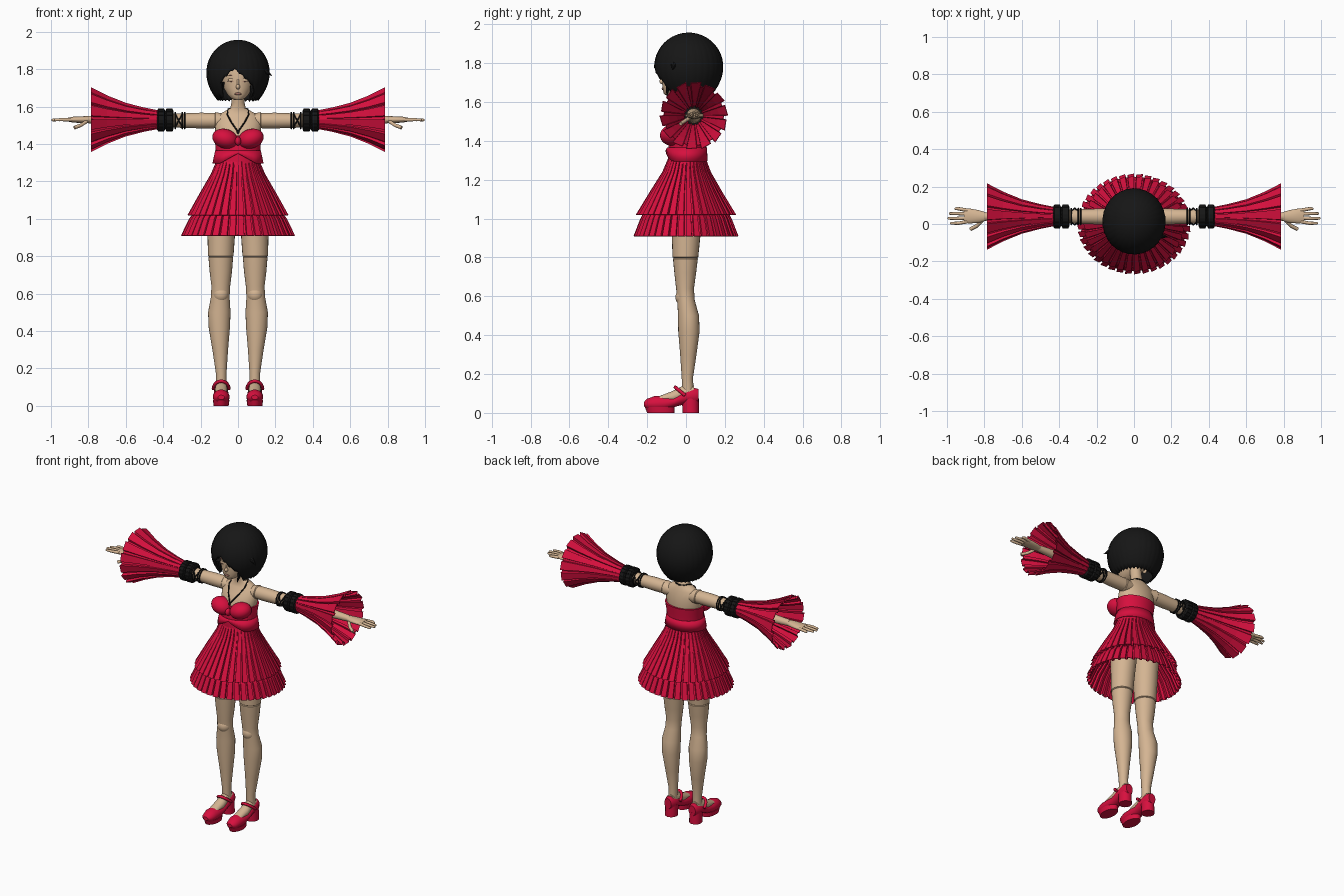
import bpy, bmesh
from math import sin, cos, pi, sqrt, radians
from mathutils import Matrix, Vector

if "Cube" in bpy.data.objects:
    bpy.data.objects.remove(bpy.data.objects["Cube"])


def material(name, r, g, b):
    m = bpy.data.materials.new(name)
    m.use_nodes = True
    m.diffuse_color = (r, g, b, 1)
    shader = m.node_tree.nodes["Principled BSDF"]
    shader.inputs["Base Color"].default_value = (r, g, b, 1)
    shader.inputs["Roughness"].default_value = 0.7
    return m


skin = material("skin", .66, .46, .29)
red = material("crimson cloth", .68, .005, .048)
black = material("black", .008, .008, .008)
rose = material("lip rose", .36, .17, .13)


def finish(name, bm, mat, mirror=False, smooth=True, thickness=0):
    """Turn a bmesh into an object with its material and modifiers."""
    bmesh.ops.recalc_face_normals(bm, faces=bm.faces)
    mesh = bpy.data.meshes.new(name)
    bm.to_mesh(mesh)
    bm.free()
    mesh.materials.append(mat)
    obj = bpy.data.objects.new(name, mesh)
    bpy.context.collection.objects.link(obj)
    if smooth:
        bpy.ops.object.select_all(action="DESELECT")
        obj.select_set(True)
        bpy.context.view_layer.objects.active = obj
        bpy.ops.object.shade_smooth_by_angle(angle=radians(40))
    if thickness:
        obj.modifiers.new("cloth thickness", "SOLIDIFY").thickness = thickness
    if mirror:
        obj.modifiers.new("both sides", "MIRROR")
    return obj


def bridge(bm, rings, caps):
    for low, high in zip(rings, rings[1:]):
        for i in range(len(low)):
            j = (i + 1) % len(low)
            bm.faces.new((low[i], low[j], high[j], high[i]))
    if caps:
        bm.faces.new(rings[0])
        bm.faces.new(rings[-1])


def loft(name, axis, stations, mat, sides=24, pleats=0, depth=0, caps=True, **options):
    """Ellipses (position, centre, centre, radius, radius) along an axis; pleats notch them."""
    if pleats:
        fold = ((0, 0), (.72, .3), (.77, 1), (.97, .9))
        profile = [(2 * pi * (k + f) / pleats, d) for k in range(pleats) for f, d in fold]
    else:
        profile = [(2 * pi * k / sides, 0) for k in range(sides)]
    bm = bmesh.new()
    rings = []
    for p, c, d, r, s in stations:
        ring = []
        for angle, inset in profile:
            k = 1 - depth * inset
            co = [c + r * k * cos(angle), d + s * k * sin(angle)]
            co.insert("xyz".index(axis), p)
            ring.append(bm.verts.new(co))
        rings.append(ring)
    bridge(bm, rings, caps)
    return finish(name, bm, mat, **options)


def ball(name, centre, radii, mat, tilt=0, **options):
    bm = bmesh.new()
    place = Matrix.Translation(centre) @ Matrix.Rotation(tilt, 4, "Y") @ Matrix.Diagonal((*radii, 1))
    bmesh.ops.create_uvsphere(bm, u_segments=24, v_segments=14, radius=1, matrix=place)
    return finish(name, bm, mat, **options)


def cords(name, paths, radius, mat, mirror=False, closed=False):
    """Round cords along point paths, optionally repeated on the other side."""
    if mirror:
        paths = paths + [[(-x, y, z) for x, y, z in path] for path in paths]
    curve = bpy.data.curves.new(name, "CURVE")
    curve.dimensions = "3D"
    curve.bevel_depth = radius
    curve.bevel_resolution = 2
    curve.use_fill_caps = True
    for path in paths:
        spline = curve.splines.new("POLY")
        spline.points.add(len(path) - 1)
        spline.use_cyclic_u = closed
        for point, co in zip(spline.points, path):
            point.co = (*co, 1)
    curve.materials.append(mat)
    bpy.context.collection.objects.link(bpy.data.objects.new(name, curve))


# Legs with a joint groove in the thigh and a ball knee
loft("legs", "z", [
    (.1, .09, .01, .028, .03), (.18, .09, .007, .029, .029), (.3, .095, .012, .042, .042),
    (.42, .1, .015, .057, .055), (.5, .1, .013, .06, .054), (.58, .095, .0, .05, .045),
    (.64, .092, -.005, .05, .046), (.72, .092, -.004, .06, .056), (.793, .092, -.003, .066, .064),
    (.797, .092, -.003, .062, .06), (.801, .092, -.003, .068, .066), (.9, .09, 0, .073, .073),
    (1.05, .085, .005, .08, .085), (1.2, .065, .01, .07, .085)], skin, mirror=True)
ball("knees", (.092, -.012, .595), (.043, .042, .045), skin, mirror=True)

# Shoes: instep, upper, platform, heel and strap
loft("feet", "y", [(-.14, .09, .07, .03, .015), (-.07, .09, .082, .034, .03),
                   (-.02, .09, .1, .03, .038), (.04, .09, .1, .028, .04)], skin, mirror=True)
loft("shoe_uppers", "y", [
    (-.215, .09, .045, .018, .012), (-.2, .09, .045, .034, .028), (-.16, .09, .047, .044, .04),
    (-.11, .09, .048, .045, .038), (-.06, .09, .056, .04, .026), (-.01, .09, .08, .037, .036),
    (.04, .09, .086, .038, .044), (.065, .09, .088, .025, .034)], red, mirror=True)
loft("shoe_platforms", "z", [(0, .09, -.13, .04, .07), (.03, .09, -.135, .044, .077)], red, mirror=True)
loft("shoe_heels", "z", [(0, .09, .025, .04, .042), (.075, .09, .022, .038, .044)], red,
     sides=12, mirror=True)
cords("shoe_straps", [[(.09 - .042 * cos(a), -.005 - .05 * sin(a), .09 + .042 * sin(a))
                       for a in [pi * k / 10 for k in range(11)]]], .009, red, mirror=True)

# Pleated two-tier skirt
loft("skirt_lower_tier", "z", [(1.08, 0, 0, .2, .19), (1, 0, 0, .262, .235), (.91, 0, 0, .305, .27)],
     red, pleats=40, depth=.07, caps=False, smooth=False, thickness=.004)
loft("skirt_upper_tier", "z", [(1.31, 0, .005, .115, .097), (1.24, 0, .003, .145, .125),
                               (1.14, 0, 0, .203, .185), (1.02, 0, 0, .27, .258)],
     red, pleats=36, depth=.09, caps=False, smooth=False, thickness=.004)

# Bodice with cups, knot and a raised front band
loft("bodice", "z", [(1.27, 0, .005, .118, .098), (1.33, 0, .005, .116, .098),
                     (1.4, 0, .01, .122, .098), (1.445, 0, .015, .129, .097)], red, sides=36)
ball("bodice_cups", (.069, -.07, 1.428), (.07, .064, .052), red, tilt=radians(-18), mirror=True)
ball("bodice_knot", (0, -.105, 1.415), (.016, .022, .024), red)
band = loft("bodice_band", "z", [(1.295, 0, .003, .137, .108), (1.365, 0, .005, .122, .103)],
            red, sides=48, caps=False, thickness=.004)
for v in band.data.vertices:
    if v.co.z < 1.3 and v.co.y < 0:
        v.co.z += .055 * max(0, 1 - abs(v.co.x) / .1)

# Torso, neck and arms
loft("torso", "z", [(1.4, 0, .01, .112, .088), (1.46, 0, .015, .122, .087), (1.51, 0, .025, .125, .07),
                    (1.55, 0, .035, .115, .05), (1.57, 0, .035, .08, .042), (1.59, 0, .03, .042, .038),
                    (1.62, 0, .022, .035, .035), (1.7, 0, .01, .035, .036)], skin)
loft("arms", "x", [(.07, .037, 1.52, .042, .04), (.12, .04, 1.525, .046, .045),
                   (.124, .04, 1.525, .042, .041), (.2, .04, 1.525, .042, .042),
                   (.28, .04, 1.525, .039, .039), (.38, .04, 1.525, .037, .037),
                   (.5, .04, 1.53, .037, .037), (.7, .04, 1.53, .027, .025),
                   (.8, .04, 1.53, .022, .02)], skin, mirror=True)

# Hands
loft("palms", "x", [(.79, .04, 1.53, .022, .019), (.83, .04, 1.53, .034, .018),
                    (.88, .043, 1.53, .04, .016), (.91, .043, 1.53, .036, .01)], skin, mirror=True)
for k, (finger, tip) in enumerate((("index", .985), ("middle", .998), ("ring", .99), ("little", .96))):
    y = .013 + .02 * k
    spread = y + .006 * (k - 1.5)
    loft(finger + "_fingers", "x", [(.89, y, 1.53, .01, .01), (.94, spread, 1.53, .009, .009),
                                    (tip - .006, spread, 1.528, .007, .007),
                                    (tip, spread, 1.528, .003, .003)], skin, sides=10, mirror=True)
cords("thumbs", [[(.81, .02, 1.52), (.84, -.01, 1.5), (.875, -.028, 1.487)]], .01, skin, mirror=True)

# Flared sleeves, black cuffs and laced arm bands
loft("sleeves", "x", [(.42, .04, 1.53, .05, .05), (.5, .04, 1.53, .066, .066),
                      (.6, .04, 1.53, .092, .092), (.7, .04, 1.53, .133, .133),
                      (.785, .04, 1.53, .177, .177)], red, pleats=14, depth=.13, caps=False,
     smooth=False, thickness=.004, mirror=True)
for name, x in (("inner_cuffs", .345), ("outer_cuffs", .39)):
    loft(name, "x", [(x + dx, .04, 1.528, r, r) for dx, r in
                     ((0, .05), (.006, .063), (.036, .063), (.044, .05))],
         black, pleats=18, depth=.06, smooth=False, mirror=True)
rings = [[(x, .04 + .043 * cos(a), 1.525 + .043 * sin(a)) for a in [pi * k / 12 for k in range(24)]]
         for x in (.285, .298, .335)]
cords("arm_band_rings", rings, .004, black, mirror=True, closed=True)
laces = [[(.298, .04 + f * .03, 1.525 + u * .033), (.317, .04 + f * .045, 1.525),
          (.335, .04 + f * .03, 1.525 - u * .033)] for f in (-1, 1) for u in (-1, 1)]
cords("arm_band_laces", laces, .004, black, mirror=True)

# Necklace
cords("necklace", [[(0, -.088, 1.465), (.035, -.052, 1.515), (.058, -.012, 1.558), (.052, .03, 1.587),
                    (.03, .065, 1.588), (0, .075, 1.587)]], .004, black, mirror=True)
ball("pendant", (0, -.09, 1.463), (.007, .005, .01), black)

# Head and face
loft("head", "z", [(1.635, 0, -.085, .018, .02), (1.645, 0, -.075, .038, .04), (1.665, 0, -.058, .057, .062),
                   (1.7, 0, -.038, .077, .085), (1.74, 0, -.026, .088, .098), (1.79, 0, -.02, .092, .104),
                   (1.84, 0, -.01, .085, .1), (1.88, 0, 0, .06, .075)], skin, sides=32)
ball("nose", (0, -.122, 1.706), (.011, .015, .014), skin)
ball("nose_bridge", (0, -.119, 1.728), (.007, .009, .025), skin)
ball("ears", (.09, -.005, 1.73), (.012, .02, .03), skin, mirror=True)
ball("lips", (0, -.117, 1.668), (.019, .008, .007), rose)
ball("eyelids", (.036, -.114, 1.742), (.019, .006, .009), skin, mirror=True)
ball("lashes", (.036, -.116, 1.735), (.019, .0045, .0025), rose, mirror=True)
ball("eyebrows", (.038, -.114, 1.765), (.02, .0045, .0025), rose, mirror=True)

# Bobbed hair: a shell whose lower edge follows a side-parted fringe
edge = ((-180, 1.64), (-60, 1.65), (-40, 1.66), (-34, 1.74), (-8, 1.805), (34, 1.71), (48, 1.64),
        (65, 1.65), (180, 1.64))


def hair_edge(degrees):
    for (a, low), (b, high) in zip(edge, edge[1:]):
        if degrees <= b:
            return low + (high - low) * (degrees - a) / (b - a)


bm = bmesh.new()
rows = [[] for _ in range(17)]
for column in range(90):
    degrees = column * 4 - 178
    bottom = hair_edge(degrees) - .008 * (column % 3 == 0)
    for k, row in enumerate(rows):
        t = (k + .3) / (len(rows) - .7)
        z = 1.945 + (bottom - 1.945) * t ** 1.6
        h = (z - 1.78) / .165
        r = sqrt(max(0, 1 - h * h)) if h > 0 else 1 - .5 * h * h
        r *= 1 + .012 * (column % 3 == 0)
        a = radians(degrees)
        row.append(bm.verts.new((.156 * r * sin(a), .014 - .164 * r * cos(a), z)))
bridge(bm, rows, False)
bm.faces.new(rows[0])
finish("hair", bm, black, thickness=.012)

# Loose pointed locks
for name, root, tip in (("side_lock", (.13, -.06, 1.8), (.182, -.07, 1.765)),
                        ("cheek_lock", (.085, -.085, 1.72), (.062, -.1, 1.625)),
                        ("right_lock", (-.09, -.075, 1.73), (-.088, -.07, 1.64))):
    root, tip = Vector(root), Vector(tip)
    turn = (tip - root).to_track_quat("Z", "Y").to_matrix().to_4x4()
    bm = bmesh.new()
    bmesh.ops.create_cone(bm, cap_ends=True, segments=8, radius1=.02, radius2=.001,
                          depth=(tip - root).length, matrix=Matrix.Translation((root + tip) / 2) @ turn)
    finish(name, bm, black)
